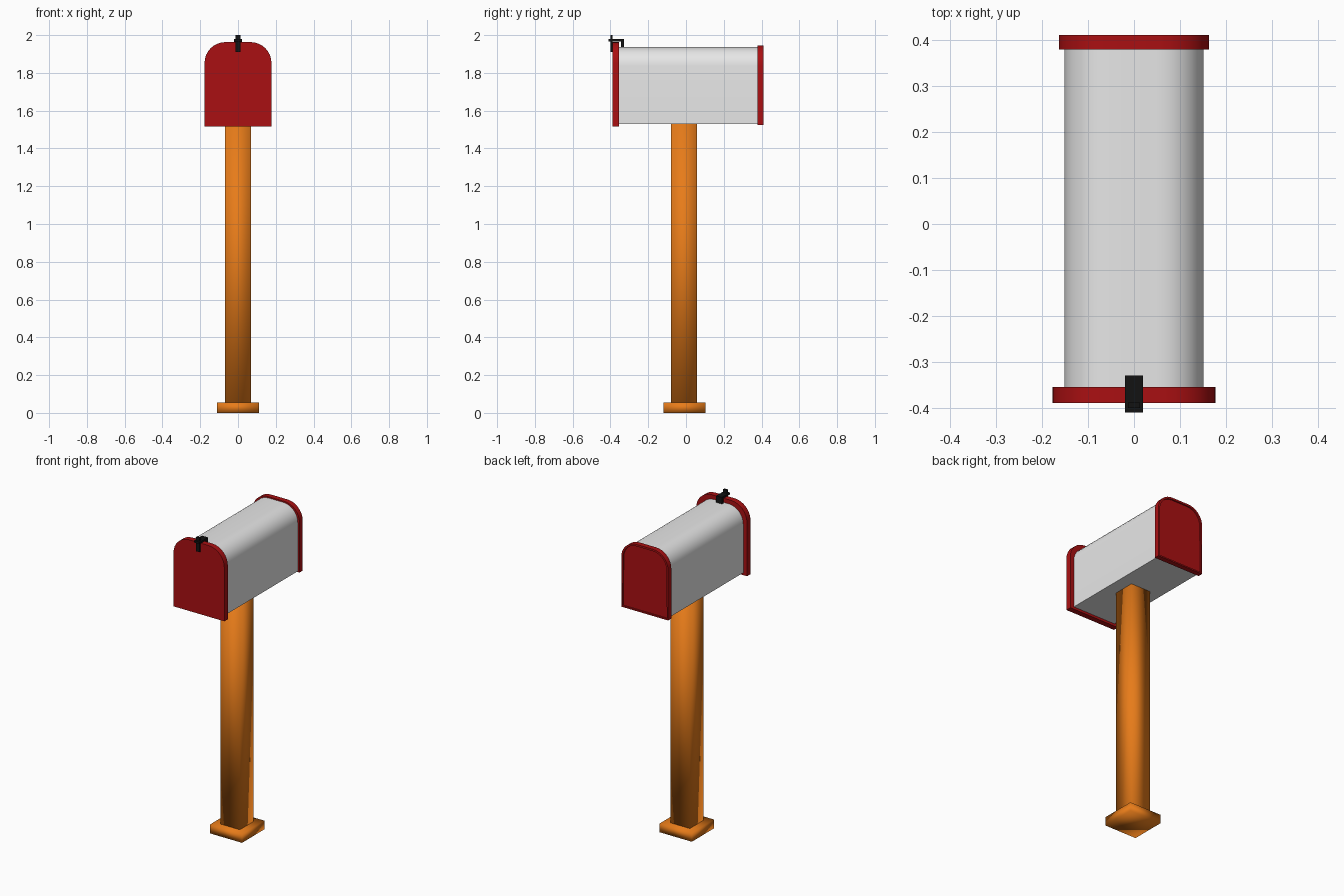
import bpy, bmesh
from math import sin, cos, pi, radians

cube = bpy.data.objects.get("Cube")
if cube:
    bpy.data.objects.remove(cube, do_unlink=True)


def material(name, rgb):
    m = bpy.data.materials.new(name)
    m.use_nodes = True
    m.diffuse_color = (*rgb, 1)
    m.node_tree.nodes["Principled BSDF"].inputs["Base Color"].default_value = (*rgb, 1)
    return m


orange = material("orange wood", (0.8, 0.2, 0.01))
red = material("red paint", (0.4, 0.005, 0.006))
white = material("white metal", (0.8, 0.8, 0.8))
black = material("black metal", (0.006, 0.006, 0.006))


def finish(name, bm, mat, smooth=None):
    """Turn a bmesh into an object; smooth is the sharp-edge angle in degrees."""
    bmesh.ops.recalc_face_normals(bm, faces=bm.faces[:])
    mesh = bpy.data.meshes.new(name)
    bm.to_mesh(mesh)
    bm.free()
    mesh.materials.append(mat)
    ob = bpy.data.objects.new(name, mesh)
    bpy.context.collection.objects.link(ob)
    if smooth:
        bpy.ops.object.select_all(action='DESELECT')
        ob.select_set(True)
        bpy.context.view_layer.objects.active = ob
        bpy.ops.object.shade_smooth_by_angle(angle=radians(smooth))
    return ob


def box(name, x, y, z, mat, smooth=None):
    """Box centred on x = 0 with half width x and (low, high) ranges y and z."""
    bm = bmesh.new()
    bmesh.ops.create_cube(bm, size=1)
    for v in bm.verts:
        v.co.x *= 2 * x
        v.co.y = y[0] if v.co.y < 0 else y[1]
        v.co.z = z[0] if v.co.z < 0 else z[1]
    return finish(name, bm, mat, smooth)


def arch(name, half, y, z, radius, mat, rim=0, recess=0):
    """Extruded arch with rounded top corners, optionally recessed at its back."""
    pts = [(-half, z[0]), (half, z[0])]
    for side, start in ((1, 0), (-1, pi / 2)):
        for i in range(9):
            a = start + i * pi / 16
            pts.append((side * (half - radius) + radius * cos(a),
                        z[1] - radius + radius * sin(a)))
    bm = bmesh.new()
    back = bm.faces.new([bm.verts.new((px, y[1], pz)) for px, pz in pts])
    ext = bmesh.ops.extrude_face_region(bm, geom=[back], use_keep_orig=True)
    for v in ext["geom"]:
        if isinstance(v, bmesh.types.BMVert):
            v.co.y = y[0]
    bmesh.ops.recalc_face_normals(bm, faces=bm.faces[:])
    if rim:
        back = [f for f in bm.faces if f.normal.y > 0.9]
        bmesh.ops.inset_region(bm, faces=back, thickness=rim)
        inner = bmesh.ops.inset_region(bm, faces=back, thickness=0.0005)
        for v in back[0].verts:
            v.co.y -= recess
    return finish(name, bm, mat, 40)


# Post and foot
box("foot", 0.112, (-0.12, 0.102), (0, 0.055), orange, 180)
box("post", 0.068, (-0.079, 0.059), (0.05, 1.535), orange, 180)

# Mailbox body with its door and back panel
arch("body", 0.151, (-0.36, 0.385), (1.53, 1.937), 0.1, white)
arch("door", 0.177, (-0.389, -0.354), (1.515, 1.963), 0.11, red)
arch("back_panel", 0.163, (0.379, 0.411), (1.525, 1.945), 0.105, red, 0.012, 0.008)

# Latch over the top of the door
box("latch_plate", 0.02, (-0.41, -0.329), (1.967, 1.979), black)
box("latch_handle", 0.0125, (-0.4, -0.388), (1.91, 2.0), black)
box("latch_catch", 0.02, (-0.345, -0.329), (1.937, 1.979), black)
